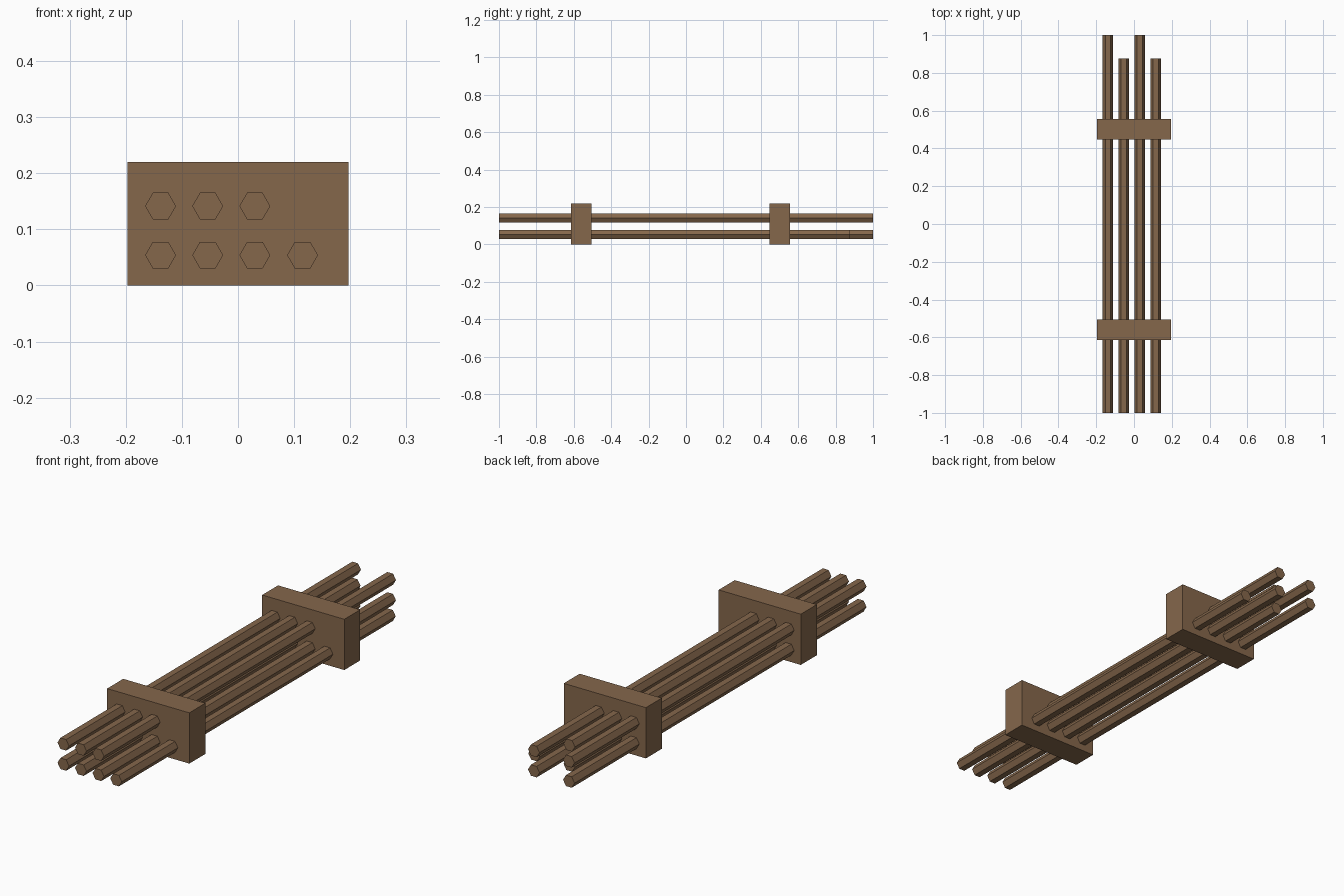
import bpy, bmesh, math

if "Cube" in bpy.data.objects:
    bpy.data.objects.remove(bpy.data.objects["Cube"])

wood = bpy.data.materials.new("brown wood")
wood.diffuse_color = (0.235, 0.136, 0.071, 1)
wood.use_nodes = True
wood.node_tree.nodes["Principled BSDF"].inputs["Base Color"].default_value = wood.diffuse_color


def prism(name, outline, y0, y1):
    """Extrude an (x, z) outline along y."""
    bm = bmesh.new()
    face = bm.faces.new([bm.verts.new((x, y0, z)) for x, z in outline])
    ext = bmesh.ops.extrude_face_region(bm, geom=[face], use_keep_orig=True)
    verts = [g for g in ext["geom"] if isinstance(g, bmesh.types.BMVert)]
    bmesh.ops.translate(bm, verts=verts, vec=(0, y1 - y0, 0))
    bmesh.ops.recalc_face_normals(bm, faces=bm.faces[:])
    mesh = bpy.data.meshes.new(name)
    bm.to_mesh(mesh)
    bm.free()
    mesh.materials.append(wood)
    obj = bpy.data.objects.new(name, mesh)
    bpy.context.collection.objects.link(obj)
    return obj


# Two holder blocks
W, H = 0.197, 0.22
block = [(-W, 0), (W, 0), (W, H), (-W, H)]
prism("front_block", block, -0.615, -0.505)
prism("back_block", block, 0.447, 0.556)

# Hexagonal rods: four below, three above; every second column is shorter
R = 0.0275
columns = [(-0.138, 1.0), (-0.054, 0.877), (0.030, 1.0), (0.115, 0.877)]
for row, z, count in (("lower", 0.054, 4), ("upper", 0.1415, 3)):
    for i, (x, end) in enumerate(columns[:count]):
        hexagon = [(x + R * math.cos(math.radians(60 * k)),
                    z + R * math.sin(math.radians(60 * k))) for k in range(6)]
        prism(f"{row}_rod_{i + 1}", hexagon, -1.0, end)
